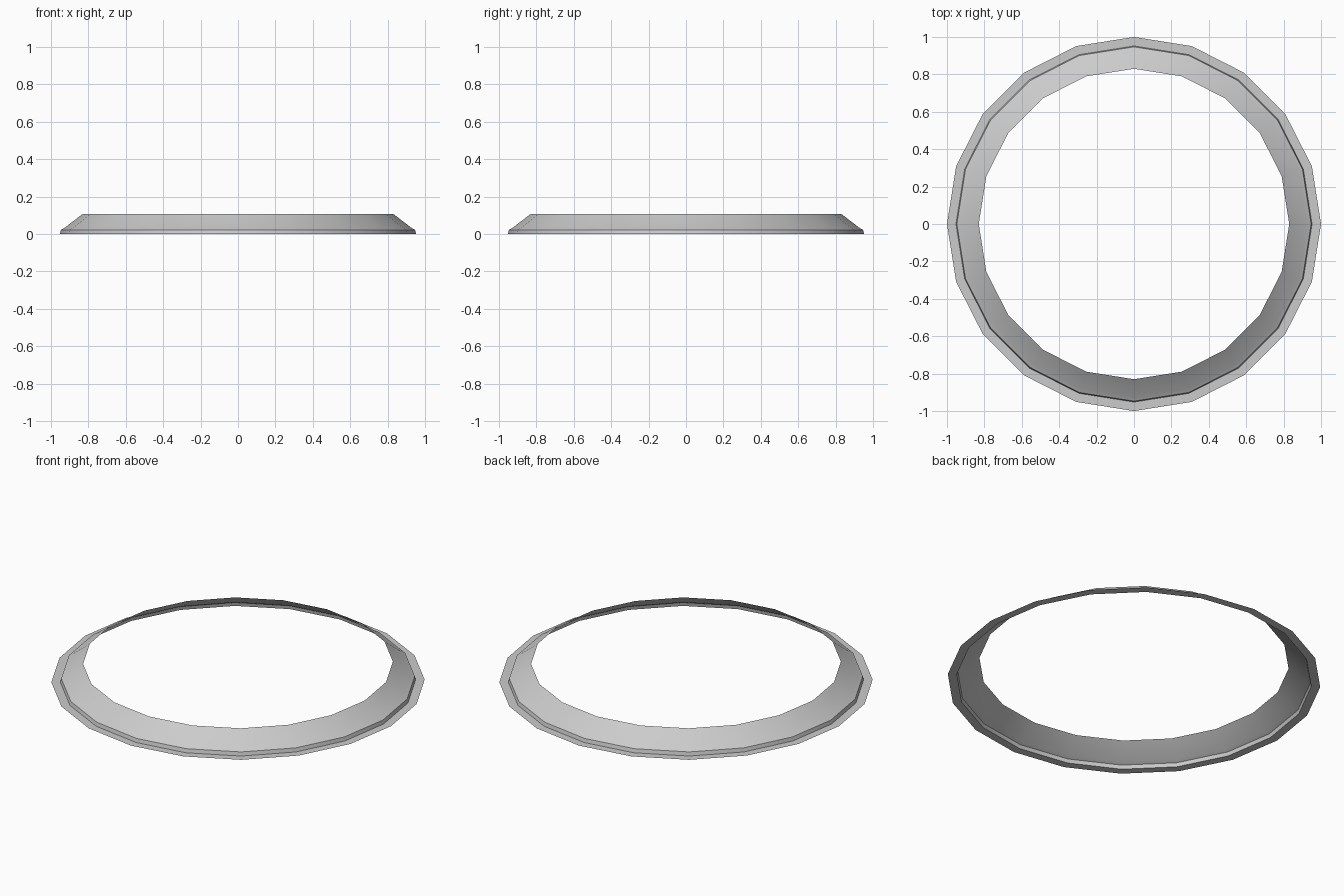
import bpy, bmesh, math

if "Cube" in bpy.data.objects:
    bpy.data.objects.remove(bpy.data.objects["Cube"])

SIDES = 20

# Sheet cross-section (radius, height): flat flange, small step, sloped collar
PROFILE = [(1.0, 0.0), (0.95, 0.002), (0.947, 0.02), (0.93, 0.03),
           (0.925, 0.037), (0.83, 0.107)]
PROFILE = [(1.0, 0.0), (0.952, 0.0), (0.947, 0.022), (0.928, 0.032), (0.83, 0.107)]


def lathe(name, profile, sides):
    bm = bmesh.new()
    rings = []
    for r, z in profile:
        rings.append([bm.verts.new((r * math.cos(2 * math.pi * i / sides),
                                    r * math.sin(2 * math.pi * i / sides), z))
                      for i in range(sides)])
    for a, b in zip(rings, rings[1:]):
        for i in range(sides):
            j = (i + 1) % sides
            bm.faces.new((a[i], a[j], b[j], b[i]))
    mesh = bpy.data.meshes.new(name)
    bm.to_mesh(mesh)
    bm.free()
    obj = bpy.data.objects.new(name, mesh)
    bpy.context.collection.objects.link(obj)
    return obj


# Open trim ring, smooth around and crisp at the steps
ring = lathe("trim_ring", PROFILE, SIDES)
bpy.context.view_layer.objects.active = ring
ring.select_set(True)
bpy.ops.object.shade_smooth_by_angle(angle=math.radians(25))
